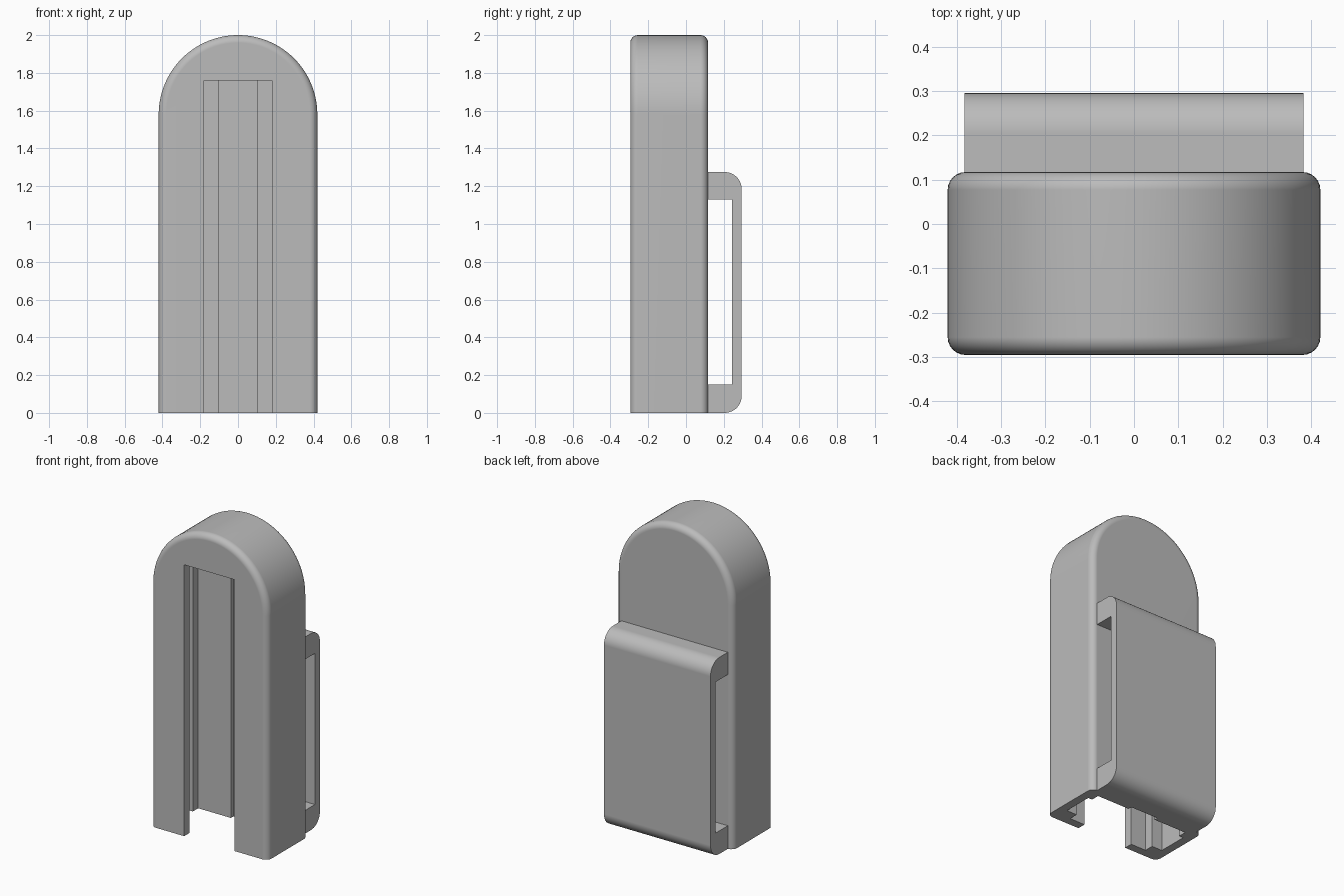
import bpy, bmesh, math
from mathutils import Vector

if "Cube" in bpy.data.objects:
    bpy.data.objects.remove(bpy.data.objects["Cube"], do_unlink=True)

# One plain grey plastic
grey = bpy.data.materials.new("grey plastic")
grey.use_nodes = True
colour = (0.5, 0.5, 0.5, 1)
grey.diffuse_color = colour
grey.node_tree.nodes["Principled BSDF"].inputs["Base Color"].default_value = colour

HALF_W, HEIGHT = 0.42, 2.0
FRONT, BACK = -0.295, 0.117
FILLET = 0.04
ARCH_Z = HEIGHT - HALF_W


def prism(points, offset):
    """Extrude a closed outline of 3D points along an offset."""
    bm = bmesh.new()
    face = bm.faces.new([bm.verts.new(p) for p in points])
    new = bmesh.ops.extrude_face_region(bm, geom=[face])["geom"]
    bmesh.ops.translate(bm, vec=Vector(offset),
                        verts=[v for v in new if isinstance(v, bmesh.types.BMVert)])
    bmesh.ops.recalc_face_normals(bm, faces=bm.faces)
    return bm


def add_object(name, bm):
    mesh = bpy.data.meshes.new(name)
    bm.to_mesh(mesh)
    bm.free()
    mesh.materials.append(grey)
    ob = bpy.data.objects.new(name, mesh)
    bpy.context.collection.objects.link(ob)
    return ob


def activate(ob):
    bpy.ops.object.select_all(action='DESELECT')
    ob.select_set(True)
    bpy.context.view_layer.objects.active = ob


def smooth(ob):
    activate(ob)
    bpy.ops.object.shade_smooth_by_angle(angle=math.radians(30))
    mod = ob.modifiers.new("even shading", 'WEIGHTED_NORMAL')
    mod.keep_sharp = True


# Body: arched block, rounded along its front and back rims but not the base
STEPS = 56
outline = [(-HALF_W, FRONT, 0), (HALF_W, FRONT, 0)]
for i in range(STEPS + 1):
    a = math.pi * i / STEPS
    outline.append((HALF_W * math.cos(a), FRONT, ARCH_Z + HALF_W * math.sin(a)))
bm = prism(outline, (0, BACK - FRONT, 0))
rims = [e for e in bm.edges
        if abs(e.verts[0].co.y - e.verts[1].co.y) < 1e-5
        and max(v.co.z for v in e.verts) > 0.01]
bmesh.ops.bevel(bm, geom=rims, offset=FILLET, segments=6, profile=0.5,
                affect='EDGES', clamp_overlap=True)
body = add_object("body", bm)

# Stepped slot open at the front and base: half section as (x, y), mirrored
half = [(0.18, FRONT - 0.1), (0.18, -0.24), (0.29, -0.24), (0.29, -0.18),
        (0.365, -0.18), (0.365, 0.015), (0.335, 0.015), (0.335, 0.07),
        (0.10, 0.07), (0.10, 0.095)]
section = half + [(-x, y) for x, y in reversed(half)]
SLOT_TOP = 1.76
cutter = add_object("slot_cutter",
                    prism([(x, y, -0.1) for x, y in section], (0, 0, SLOT_TOP + 0.1)))
cutter.hide_render = True
cut = body.modifiers.new("slot", 'BOOLEAN')
cut.operation = 'DIFFERENCE'
cut.solver = 'EXACT'
cut.object = cutter
activate(body)
bpy.ops.object.modifier_apply(modifier=cut.name)
bpy.data.objects.remove(cutter, do_unlink=True)
smooth(body)

# Belt clip: closed loop at the back with rounded outer corners
CLIP_W, CLIP_Y, CLIP_TOP, RADIUS = 0.382, 0.295, 1.275, 0.09
INNER_Y, GAP_LOW, GAP_HIGH = 0.243, 0.15, 1.13


def corner(z, start):
    """Quarter-round points centred at height z, from the start angle."""
    return [(CLIP_Y - RADIUS + RADIUS * math.cos(a), z + RADIUS * math.sin(a))
            for a in (start + math.pi / 2 * i / 10 for i in range(11))]


profile = [(BACK, 0)] + corner(RADIUS, -math.pi / 2) + corner(CLIP_TOP - RADIUS, 0)
profile += [(BACK, CLIP_TOP), (BACK, GAP_HIGH), (INNER_Y, GAP_HIGH),
            (INNER_Y, GAP_LOW), (BACK, GAP_LOW)]
clip = add_object("belt_clip",
                  prism([(-CLIP_W, y, z) for y, z in profile], (2 * CLIP_W, 0, 0)))
smooth(clip)
